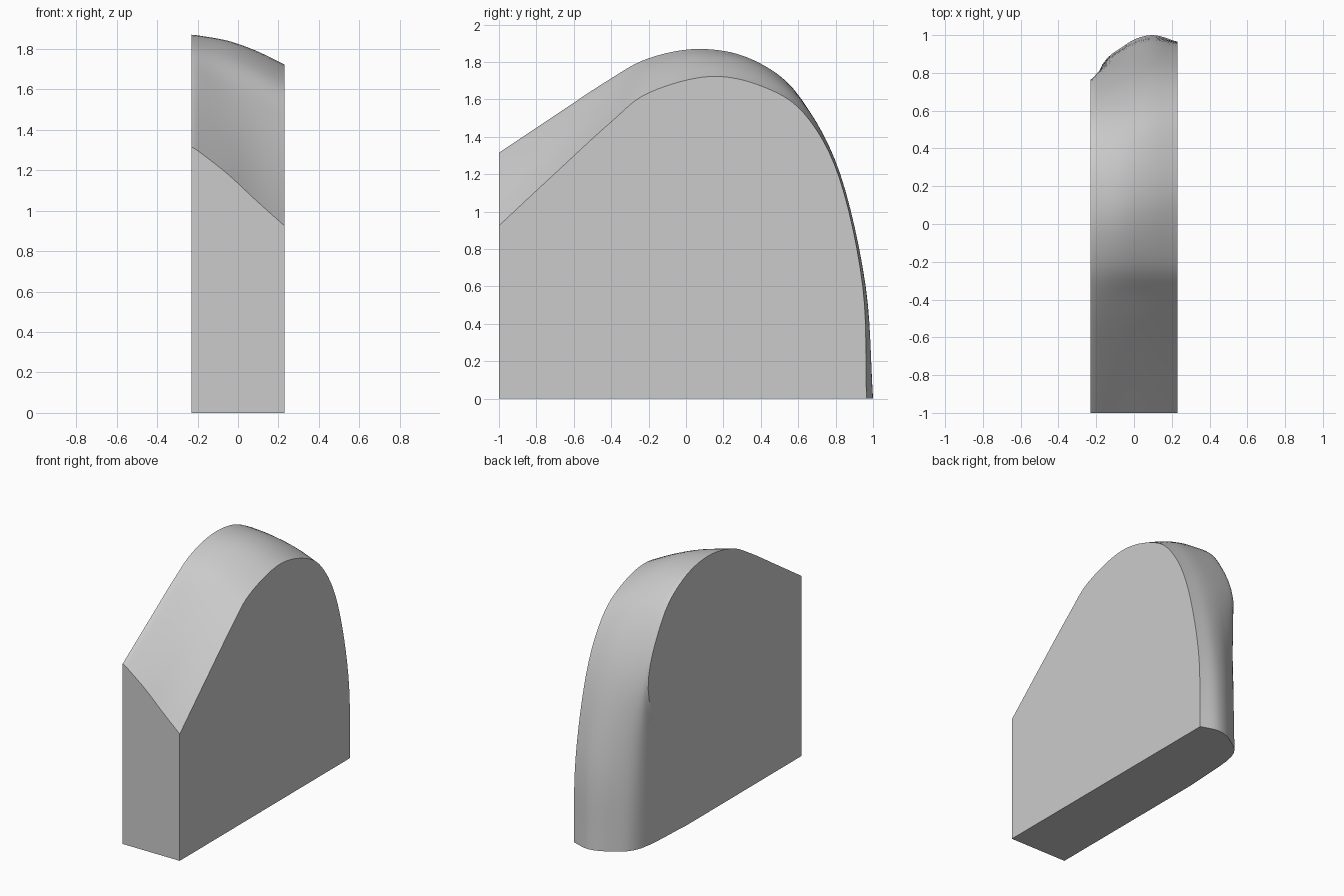
import bpy
import bmesh
from mathutils import Vector

default_cube = bpy.data.objects.get("Cube")
if default_cube:
    bpy.data.objects.remove(default_cube, do_unlink=True)


def make_material(name, colour):
    material = bpy.data.materials.new(name)
    material.use_nodes = True
    material.diffuse_color = colour
    material.node_tree.nodes["Principled BSDF"].inputs["Base Color"].default_value = colour
    return material


def smooth_path(points, steps):
    """Pass a Catmull-Rom curve through the points."""
    padded = [2 * points[0] - points[1]] + points + [2 * points[-1] - points[-2]]
    result = []
    for before, start, end, after in zip(padded, padded[1:], padded[2:], padded[3:]):
        for step in range(steps):
            t = step / steps
            linear = end - before
            square = 2 * before - 5 * start + 4 * end - after
            cubic = 3 * start - before - 3 * end + after
            result.append(start + (linear * t + square * t ** 2 + cubic * t ** 3) / 2)
    result.append(points[-1].copy())
    return result


# Side profiles (y, z) from the front edge over the crown to the back foot
profiles = {
    -.23: [(-1, 1.315), (-.7, 1.515), (-.42, 1.7), (-.2, 1.82), (.08, 1.87),
           (.36, 1.81), (.6, 1.61), (.765, 1.16), (.55, .58), (.32, 0)],
    -.19: [(-1, 1.29), (-.7, 1.495), (-.42, 1.685), (-.2, 1.81), (.08, 1.865),
           (.37, 1.805), (.61, 1.61), (.785, 1.2), (.8, .6), (.79, 0)],
    -.05: [(-1, 1.18), (-.7, 1.4), (-.41, 1.615), (-.2, 1.765), (.09, 1.84),
           (.38, 1.785), (.62, 1.595), (.815, 1.2), (.915, .6), (.945, 0)],
    .09: [(-1, 1.05), (-.7, 1.3), (-.4, 1.55), (-.2, 1.705), (.11, 1.79),
          (.4, 1.735), (.63, 1.57), (.825, 1.2), (.96, .6), (1, 0)],
    .23: [(-1, .925), (-.7, 1.205), (-.4, 1.48), (-.2, 1.635), (.13, 1.723),
          (.42, 1.665), (.64, 1.515), (.82, 1.18), (.945, .6), (.965, 0)],
}

# Curved shell lofted across the profiles
along = [smooth_path([Vector((x, y, z)) for y, z in profile], 6)
         for x, profile in profiles.items()]
across = [smooth_path(list(row), 5) for row in zip(*along)]

bm = bmesh.new()
grid = [[bm.verts.new(point) for point in row] for row in across]
for row, next_row in zip(grid, grid[1:]):
    for a, b, c, d in zip(row, row[1:], next_row[1:], next_row):
        bm.faces.new((a, b, c, d)).smooth = True

# Flat sides, front and base
right_corner = bm.verts.new((-.23, -1, 0))
left_corner = bm.verts.new((.23, -1, 0))
flat_outlines = (
    [right_corner] + [row[0] for row in grid],
    [left_corner] + [row[-1] for row in grid],
    [right_corner] + grid[0] + [left_corner],
    [right_corner] + grid[-1] + [left_corner],
)
for outline in flat_outlines:
    face = bm.faces.new(outline)
    face.smooth = False
    for edge in face.edges:
        edge.smooth = False
bmesh.ops.recalc_face_normals(bm, faces=bm.faces)

mesh = bpy.data.meshes.new("rounded_block")
bm.to_mesh(mesh)
bm.free()
mesh.materials.append(make_material("plain grey", (.6, .6, .6, 1)))
block = bpy.data.objects.new("rounded_block", mesh)
bpy.context.collection.objects.link(block)
